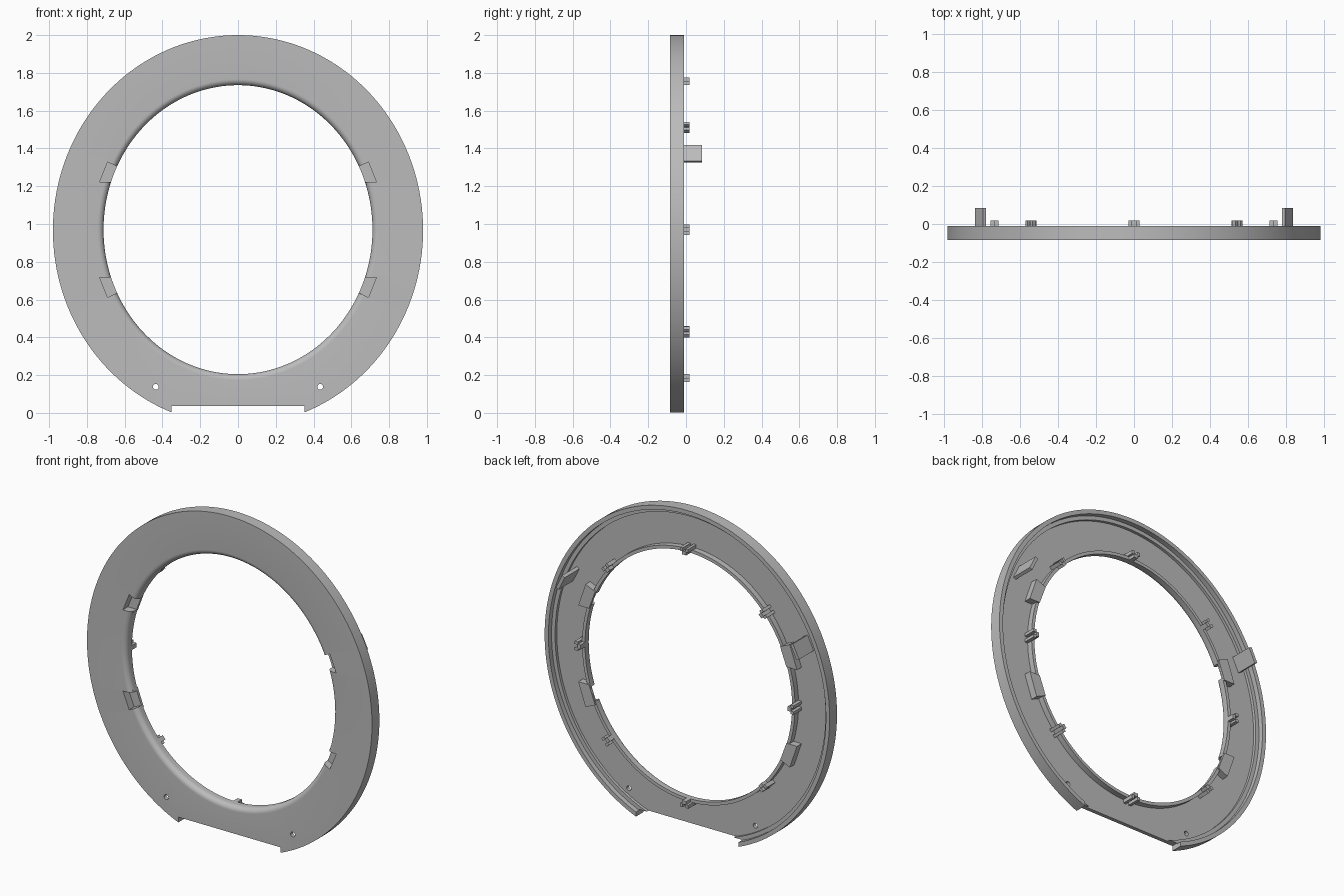
import bpy, bmesh, math
from mathutils import Vector

if "Cube" in bpy.data.objects:
    bpy.data.objects.remove(bpy.data.objects["Cube"])

# Ellipses: half width, half height, centre height
OUTER = (0.98, 1.033, 0.967)
HOLE = (0.712, 0.765, 0.97)
FRONT, BACK = -0.0835, -0.011

grey = bpy.data.materials.new("plain grey")
grey.use_nodes = True
grey.diffuse_color = (0.5, 0.5, 0.5, 1)
grey.node_tree.nodes["Principled BSDF"].inputs["Base Color"].default_value = (0.5, 0.5, 0.5, 1)


def make_object(name, bm):
    bmesh.ops.recalc_face_normals(bm, faces=bm.faces)
    mesh = bpy.data.meshes.new(name)
    bm.to_mesh(mesh)
    bm.free()
    mesh.materials.append(grey)
    ob = bpy.data.objects.new(name, mesh)
    bpy.context.scene.collection.objects.link(ob)
    return ob


def prism(name, points, y0, y1):
    """Extrude an x-z outline from y0 to y1."""
    bm = bmesh.new()
    face = bm.faces.new([bm.verts.new((x, y0, z)) for x, z in points])
    new = bmesh.ops.extrude_face_region(bm, geom=[face])["geom"]
    bmesh.ops.translate(bm, vec=(0, y1 - y0, 0),
                        verts=[v for v in new if isinstance(v, bmesh.types.BMVert)])
    return make_object(name, bm)


def rect(centre, u, u0, u1, v0, v1):
    """Rectangle in x-z, u outward and v along the ring."""
    v = Vector((-u.y, u.x))
    return [centre + u * a + v * b for a, b in ((u0, v0), (u1, v0), (u1, v1), (u0, v1))]


def cut(ob, cutter):
    mod = ob.modifiers.new("cut", 'BOOLEAN')
    mod.operation = 'DIFFERENCE'
    mod.solver = 'EXACT'
    mod.object = cutter
    bpy.context.view_layer.objects.active = ob
    bpy.ops.object.modifier_apply(modifier=mod.name)


# Ring cross-section: (ellipse, offset, y)
R = 0.032
profile = [(HOLE, R * (1 - math.sin(a)), FRONT + R * (1 - math.cos(a)))
           for a in [i * math.pi / 16 for i in range(9)]]
profile += [
    (HOLE, 0, -0.025), (HOLE, 0.02, -0.025), (HOLE, 0.02, -0.06),      # inner lip
    (OUTER, -0.05, -0.06), (OUTER, -0.05, -0.042),                     # ledge
    (OUTER, -0.026, -0.042), (OUTER, -0.026, BACK),                    # outer rim
    (OUTER, 0, BACK), (OUTER, 0, FRONT),
]
SEGMENTS = 160
bm = bmesh.new()
rings = []
for i in range(SEGMENTS):
    t = 2 * math.pi * i / SEGMENTS
    rings.append([bm.verts.new(((e[0] + d) * math.cos(t), y, e[2] + (e[1] + d) * math.sin(t)))
                  for e, d, y in profile])
n = len(profile)
for i in range(SEGMENTS):
    a, b = rings[i], rings[(i + 1) % SEGMENTS]
    for j in range(n):
        k = (j + 1) % n
        bm.faces.new((a[j], a[k], b[k], b[j]))
ring = make_object("ring_frame", bm)

# Flat cut at the foot, leaving the rim tips
cutters = [prism("foot_cutter", [(-0.352, -0.2), (0.352, -0.2), (0.352, 0.036), (-0.352, 0.036)], -0.2, 0.2)]

# Screw holes
for side in (-1, 1):
    circle = [(side * 0.435 + 0.015 * math.cos(k * math.pi / 12),
               0.138 + 0.015 * math.sin(k * math.pi / 12)) for k in range(24)]
    cutters.append(prism("screw_hole_cutter", circle, -0.2, 0.2))

# Four pockets beside the opening, hollow towards the front
notch = [(0.733, 0.252), (0.69, 0.358), (0.60, 0.316), (0.60, 0.252)]
shell = [(0.752, 0.237), (0.702, 0.382), (0.636, 0.352), (0.679, 0.237)]
for side, sx in (("left", 1), ("right", -1)):
    for level, sz in (("upper", 1), ("lower", -1)):
        place = lambda pts: [(sx * x, HOLE[2] + sz * z) for x, z in pts]
        cutter = prism("pocket_cutter", place(notch), -0.2, -0.034)
        pocket = prism(f"{level}_{side}_pocket", place(shell), -0.065, -0.016)
        cut(pocket, cutter)
        cutters.append(cutter)

for cutter in cutters:
    cut(ring, cutter)
    bpy.data.objects.remove(cutter)

# Smooth the curved surfaces, keep the edges sharp
bpy.ops.object.select_all(action='DESELECT')
ring.select_set(True)
bpy.context.view_layer.objects.active = ring
bpy.ops.object.shade_smooth_by_angle(angle=math.radians(30))

# Eight three-pronged clips around the lip
for i, deg in enumerate((0, 43, 90, 137, 180, 223, 270, 317)):
    t = math.radians(deg)
    base = Vector((HOLE[0] * math.cos(t), HOLE[2] + HOLE[1] * math.sin(t)))
    out = Vector((math.cos(t) / HOLE[0], math.sin(t) / HOLE[1])).normalized()
    prism(f"clip_{i}_inner_prong", rect(base, out, 0.0, 0.021, -0.014, 0.014), -0.045, 0.018)
    for s, w0, w1 in (("a", -0.028, -0.010), ("b", 0.010, 0.028)):
        prism(f"clip_{i}_outer_prong_{s}", rect(base, out, 0.019, 0.041, w0, w1), -0.065, 0.018)

# Two tall mounting tabs near the rim
for side, sx in (("left", 1), ("right", -1)):
    out = Vector((sx * math.cos(math.radians(26)), math.sin(math.radians(26))))
    prism(f"{side}_mounting_tab", rect(Vector((sx * 0.806, 1.372)), out, -0.01, 0.01, -0.048, 0.048),
          -0.065, 0.0835)
